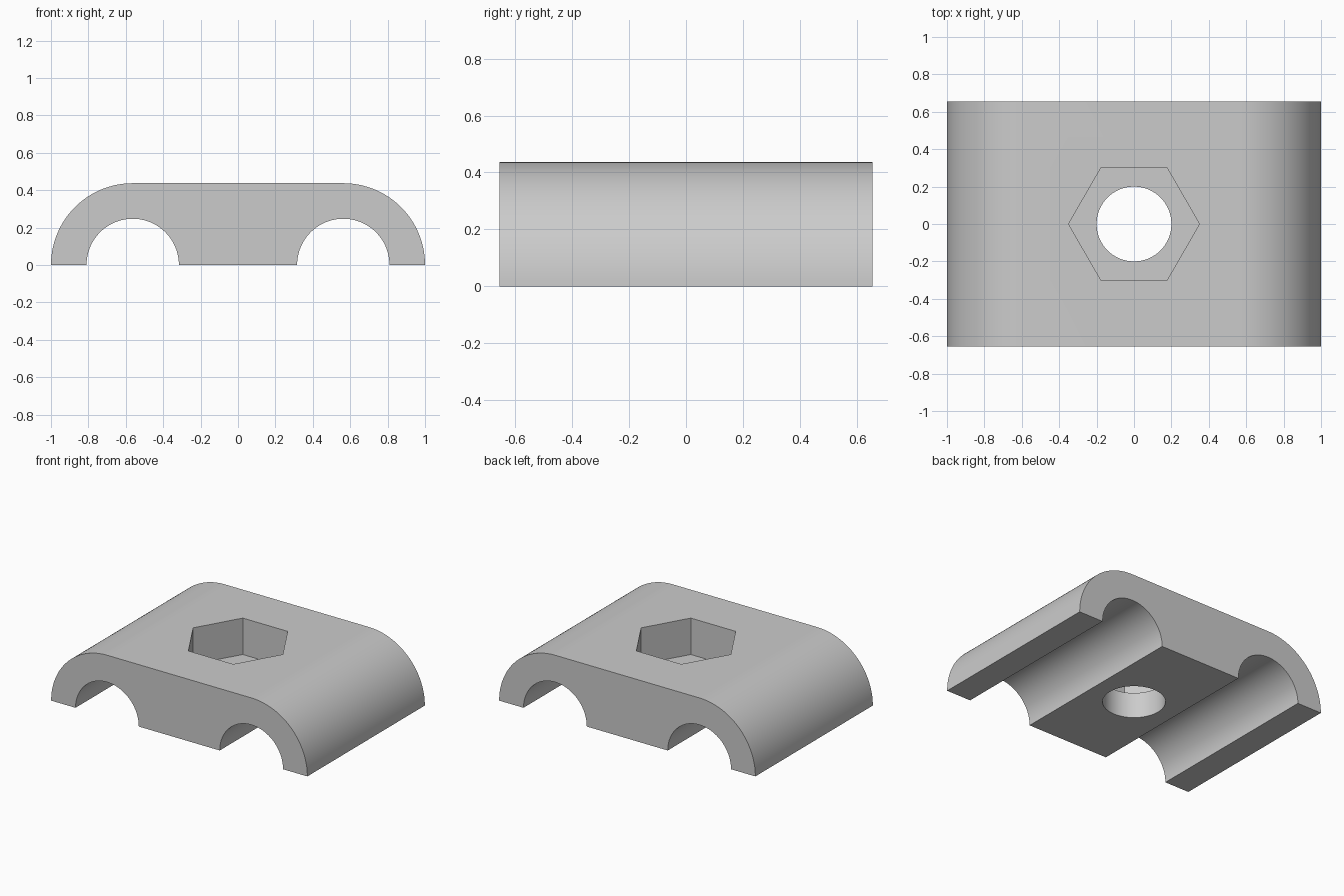
import bpy, bmesh, math

if "Cube" in bpy.data.objects:
    bpy.data.objects.remove(bpy.data.objects["Cube"])

W, R, H = 0.655, 0.437, 0.437      # half depth, outer corner radius, height
CX, GR = 0.563, 0.247              # groove centre and groove radius
FLOOR = 0.18                       # floor of the hexagonal nut pocket

grey = bpy.data.materials.new("grey plastic")
grey.diffuse_color = (0.6, 0.6, 0.6, 1)
grey.use_nodes = True
grey.node_tree.nodes["Principled BSDF"].inputs["Base Color"].default_value = grey.diffuse_color


def arc(cx, r, a0, a1, n):
    """Points of an arc in the xz plane, angles in degrees."""
    angles = [math.radians(a0 + (a1 - a0) * i / n) for i in range(n + 1)]
    return [(cx + r * math.cos(a), r * math.sin(a)) for a in angles]


def prism(name, points, offset):
    """Extrude a closed outline of 3D points along an offset vector."""
    bm = bmesh.new()
    face = bm.faces.new([bm.verts.new(p) for p in points])
    grown = bmesh.ops.extrude_face_region(bm, geom=[face])["geom"]
    verts = [g for g in grown if isinstance(g, bmesh.types.BMVert)]
    bmesh.ops.translate(bm, verts=verts, vec=offset)
    bmesh.ops.recalc_face_normals(bm, faces=bm.faces)
    mesh = bpy.data.meshes.new(name)
    bm.to_mesh(mesh)
    bm.free()
    mesh.materials.append(grey)
    obj = bpy.data.objects.new(name, mesh)
    bpy.context.collection.objects.link(obj)
    return obj


def vertical_cutter(name, radius, sides, z0, z1):
    ring = arc(0, radius, 0, 360 - 360 / sides, sides - 1)
    return prism(name, [(x, y, z0) for x, y in ring], (0, 0, z1 - z0))


# Clamp body: rounded shoulders above, two half-round pipe grooves below
profile = (arc(1 - R, R, 0, 90, 32) + arc(R - 1, R, 90, 180, 32)
           + arc(-CX, GR, 180, 0, 48) + arc(CX, GR, 180, 0, 48))
body = prism("clamp_body", [(x, -W, z) for x, z in profile], (0, 2 * W, 0))

# Bolt hole and hexagonal nut pocket
cutters = [vertical_cutter("bolt_hole_cutter", 0.2, 64, -0.1, H + 0.1),
           vertical_cutter("nut_pocket_cutter", 0.35, 6, FLOOR, H + 0.1)]
bpy.context.view_layer.objects.active = body
body.select_set(True)
for cutter in cutters:
    cutter.hide_render = True
    mod = body.modifiers.new(cutter.name, 'BOOLEAN')
    mod.operation = 'DIFFERENCE'
    mod.solver = 'EXACT'
    mod.object = cutter
    bpy.ops.object.modifier_apply(modifier=mod.name)
    bpy.data.objects.remove(cutter)

bpy.ops.object.shade_smooth_by_angle(angle=math.radians(30))
